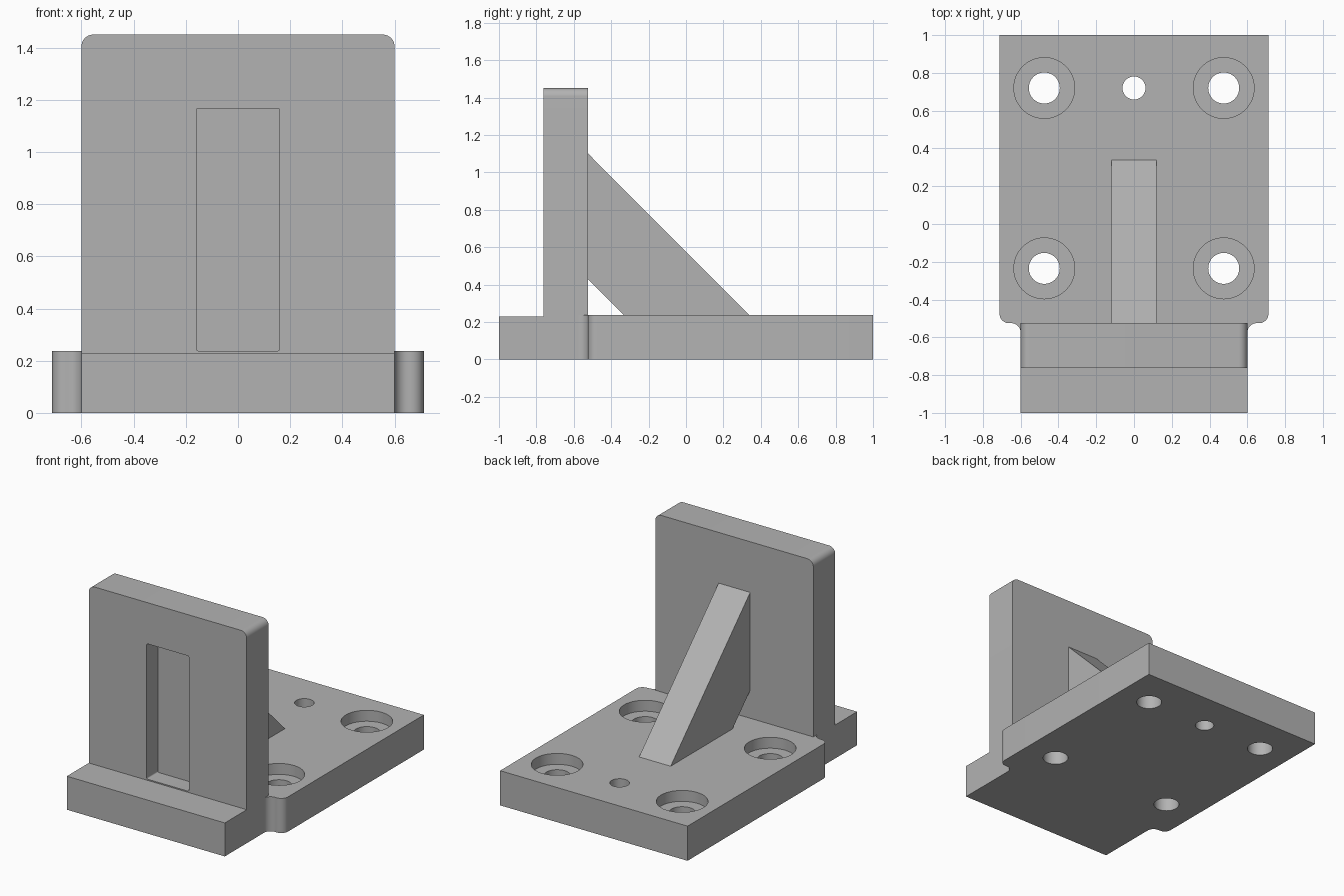
import bpy, bmesh, math
from mathutils import Vector, Matrix

if "Cube" in bpy.data.objects:
    bpy.data.objects.remove(bpy.data.objects["Cube"])

grey = bpy.data.materials.new("grey metal")
grey.use_nodes = True
tone = (0.45, 0.45, 0.45, 1)
grey.diffuse_color = tone
grey.node_tree.nodes["Principled BSDF"].inputs["Base Color"].default_value = tone


def rounded(corners, steps=10):
    """Outline from (u, v, radius) corners, each sharp or rounded by an arc."""
    out = []
    for i, (u, v, r) in enumerate(corners):
        p = Vector((u, v))
        if not r:
            out.append(p)
            continue
        a = (Vector(corners[i - 1][:2]) - p).normalized()
        b = (Vector(corners[(i + 1) % len(corners)][:2]) - p).normalized()
        # Right-angled corners: the arc centre lies r along both edges
        c = p + (a + b) * r
        for k in range(steps + 1):
            t = k / steps * math.pi / 2
            out.append(c - b * r * math.cos(t) - a * r * math.sin(t))
    return out


def prism(name, outline, place, start, end):
    """Extrude an outline; place(u, v, w) maps it into space."""
    bm = bmesh.new()
    face = bm.faces.new([bm.verts.new(place(p[0], p[1], start)) for p in outline])
    ext = bmesh.ops.extrude_face_region(bm, geom=[face])
    shift = Vector(place(0, 0, end)) - Vector(place(0, 0, start))
    bmesh.ops.translate(bm, vec=shift,
                        verts=[g for g in ext["geom"] if isinstance(g, bmesh.types.BMVert)])
    bmesh.ops.recalc_face_normals(bm, faces=bm.faces)
    return finish(name, bm)


def finish(name, bm):
    mesh = bpy.data.meshes.new(name)
    bm.to_mesh(mesh)
    bm.free()
    mesh.materials.append(grey)
    ob = bpy.data.objects.new(name, mesh)
    bpy.context.collection.objects.link(ob)
    return ob


def cylinder(x, y, r, z0, z1):
    bm = bmesh.new()
    bmesh.ops.create_cone(bm, cap_ends=True, segments=48, radius1=r, radius2=r,
                          depth=z1 - z0,
                          matrix=Matrix.Translation((x, y, (z0 + z1) / 2)))
    return finish("hole_cutter", bm)


def activate(ob):
    bpy.ops.object.select_all(action="DESELECT")
    ob.select_set(True)
    bpy.context.view_layer.objects.active = ob


def cut(ob, cutter):
    cutter.hide_render = True
    mod = ob.modifiers.new("cut", "BOOLEAN")
    mod.operation, mod.solver, mod.object = "DIFFERENCE", "EXACT", cutter
    activate(ob)
    bpy.ops.object.modifier_apply(modifier=mod.name)
    bpy.data.objects.remove(cutter)


def flat(u, v, w):      # outline seen from the top
    return (u, v, w)


def upright(u, v, w):   # outline seen from the front
    return (u, w, v)


def sideways(u, v, w):  # outline seen from the side
    return (w, u, v)


TOP, LEDGE = 0.238, 0.23
WALL_FRONT, WALL_BACK = -0.762, -0.525

# Base slab: rounded shoulders that blend into the narrower toe
half = [(0.6, -0.575, 0), (0.6, WALL_BACK, 0.05), (0.712, WALL_BACK, 0.05), (0.712, 1, 0)]
mirror = [(-x, y, r) for x, y, r in reversed(half)]
base = prism("base_slab", rounded(half + mirror), flat, 0, TOP)

# Counterbored bolt holes and a dowel hole
for x in (-0.475, 0.475):
    for y in (-0.235, 0.72):
        cut(base, cylinder(x, y, 0.161, TOP - 0.075, TOP + 0.1))
        cut(base, cylinder(x, y, 0.082, -0.1, TOP + 0.1))
cut(base, cylinder(0, 0.72, 0.061, -0.1, TOP + 0.1))

# Toe in front of the slab
toe = prism("front_toe", [(-0.6, -1), (0.6, -1), (0.6, -0.575), (-0.6, -0.575)],
            flat, 0, LEDGE)

# Upright wall with rounded top corners and a shallow front pocket
wall = prism("upright_wall",
             rounded([(-0.6, LEDGE, 0), (0.6, LEDGE, 0), (0.6, 1.45, 0.045), (-0.6, 1.45, 0.045)]),
             upright, WALL_FRONT, WALL_BACK)
pocket = [(-0.16, TOP, 0.008), (0.16, TOP, 0.008), (0.16, 1.167, 0.008), (-0.16, 1.167, 0.008)]
cut(wall, prism("pocket_cutter", rounded(pocket, 4), upright, -0.9, WALL_FRONT + 0.12))

# Diagonal brace between wall and slab
brace = prism("diagonal_brace",
              [(WALL_BACK, 1.102), (0.338, TOP), (-0.333, TOP), (WALL_BACK, 0.43)],
              sideways, -0.12, 0.12)

for ob in (base, toe, wall, brace):
    activate(ob)
    bpy.ops.object.shade_smooth_by_angle(angle=math.radians(30))
